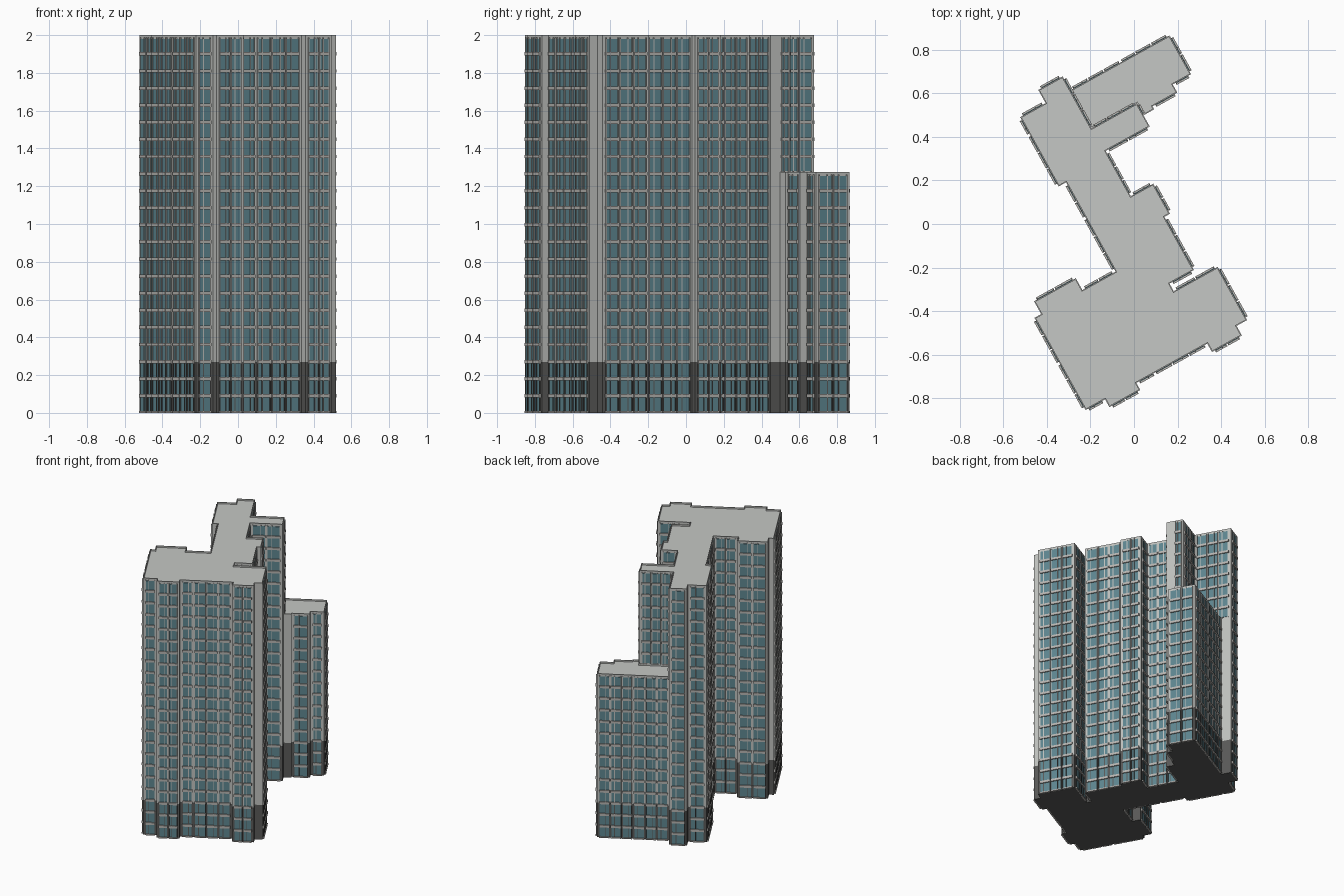
import bpy, bmesh, math
from mathutils import Vector, Matrix

if "Cube" in bpy.data.objects:
    bpy.data.objects.remove(bpy.data.objects["Cube"])

ROT = Matrix.Rotation(math.radians(29), 3, 'Z')
FLOOR, BASE = 0.0905, 0.27


def material(name, rgb):
    m = bpy.data.materials.new(name)
    m.diffuse_color = (*rgb, 1)
    m.use_nodes = True
    m.node_tree.nodes["Principled BSDF"].inputs["Base Color"].default_value = m.diffuse_color
    return m


WALL = material("light_concrete", (0.52, 0.53, 0.51))
ROOF = material("roof_grey", (0.56, 0.575, 0.555))
DARK = material("dark_base_stone", (0.10, 0.10, 0.097))
GLASS = material("teal_glass", (0.11, 0.235, 0.275))
TRIM = material("ledge_concrete", (0.47, 0.46, 0.44))

# Footprints, clockwise, in the turned building frame
TOWER = [(.042, .751), (.042, .478), (.28, .478), (.28, .356), (.049, .356),
         (.049, .119), (.167, .119), (.167, -.039), (.138, -.039), (.138, -.318),
         (.01, -.318), (.01, -.358), (.24, -.358), (.24, -.637), (.185, -.637),
         (.185, -.687), (.028, -.687), (.028, -.643), (-.344, -.643), (-.344, -.68),
         (-.506, -.68), (-.506, -.639), (-.608, -.639), (-.608, -.155), (-.573, -.155),
         (-.573, -.088), (-.354, -.088), (-.354, -.15), (-.18, -.15), (-.18, .318),
         (-.219, .318), (-.219, .682), (-.086, .682), (-.086, .751)]
WING = [(.042, .678), (.562, .678), (.562, .474), (.466, .474), (.466, .431),
        (.336, .431), (.336, .415), (.28, .415), (.28, .478), (.042, .478)]


def finish(bm, name, mats):
    bmesh.ops.recalc_face_normals(bm, faces=bm.faces)
    me = bpy.data.meshes.new(name)
    bm.to_mesh(me)
    bm.free()
    for m in mats:
        me.materials.append(m)
    ob = bpy.data.objects.new(name, me)
    bpy.context.collection.objects.link(ob)
    return ob


def shell(name, outline, height):
    """Solid block with a dark base storey and a sunken roof behind a parapet."""
    bm = bmesh.new()
    rings = [[bm.verts.new(ROT @ Vector((p, q, z))) for p, q in outline]
             for z in (0, BASE, height)]
    n = len(outline)
    for level in (0, 1):
        lo, hi = rings[level], rings[level + 1]
        for i in range(n):
            j = (i + 1) % n
            f = bm.faces.new((lo[i], lo[j], hi[j], hi[i]))
            f.material_index = 1 - level
    bm.faces.new(rings[0]).material_index = 1
    top = bm.faces.new(rings[2])
    bmesh.ops.recalc_face_normals(bm, faces=bm.faces)
    bmesh.ops.inset_region(bm, faces=[top], thickness=0.008)
    roof = bmesh.ops.extrude_face_region(bm, geom=[top])["geom"]
    if top.is_valid:
        bm.faces.remove(top)
    for g in roof:
        if isinstance(g, bmesh.types.BMVert):
            g.co.z -= 0.012
        elif isinstance(g, bmesh.types.BMFace):
            g.material_index = 2
    return finish(bm, name, [WALL, DARK, ROOF])


def wall_box(bm, o, d, n, s0, s1, z0, z1, depth):
    """Box lying on a wall: s along it, z up, depth outward."""
    up = Vector((0, 0, 1))
    v = [bm.verts.new(o + d * s + up * z + n * t)
         for t in (-0.002, depth) for z in (z0, z1) for s in (s0, s1)]
    for f in ((0, 1, 3, 2), (4, 6, 7, 5), (0, 4, 5, 1),
              (2, 3, 7, 6), (0, 2, 6, 4), (1, 5, 7, 3)):
        bm.faces.new([v[i] for i in f])


def facade(prefix, outline, height, blank=(), start={}, span={}):
    """Glass strips, mullions and floor ledges on every wall long enough."""
    glass, bars, dark_bars, ledges = (bmesh.new() for _ in range(4))
    for i, a in enumerate(outline):
        b = outline[(i + 1) % len(outline)]
        o = ROT @ Vector((*a, 0))
        d = ROT @ Vector((*b, 0)) - o
        length = d.length
        if length < 0.075 or i in blank:
            continue
        d.normalize()
        n = Vector((-d.y, d.x, 0))
        zb = start.get(i, 0.0)
        s_lo, s_hi = span.get(i, (0.012, length - 0.012))
        count = max(1, round((s_hi - s_lo) / 0.083))
        pitch = (s_hi - s_lo) / count
        for k in range(count):
            # every third gap between bays is a wider pier
            s0 = s_lo + k * pitch + (0.014 if k % 3 == 0 and k else 0.006)
            s1 = s_lo + (k + 1) * pitch - 0.006
            wall_box(glass, o, d, n, s0, s1, zb + 0.006, height - 0.02, 0.003)
            mid = s0 + (s1 - s0) * (0.36 if k % 2 else 0.64)
            for m in (s0, mid, s1):
                w = 0.0025
                if zb < BASE:
                    wall_box(dark_bars, o, d, n, m - w, m + w, zb, BASE, 0.007)
                wall_box(bars, o, d, n, m - w, m + w, max(zb, BASE), height - 0.012, 0.007)
            for fl in range(int(height / FLOOR) + 1):
                z = fl * FLOOR
                if z < zb or z + 0.02 > height:
                    continue
                wall_box(ledges, o, d, n, s0 - 0.003, s1 + 0.003,
                         max(z - 0.009, 0), z + 0.009, 0.011)
    finish(glass, prefix + "_window_glass", [GLASS])
    finish(bars, prefix + "_mullions", [WALL])
    finish(dark_bars, prefix + "_base_mullions", [DARK])
    finish(ledges, prefix + "_floor_ledges", [TRIM])


# Tall tower; the walls above the low wing start their windows at its roof
shell("tower_block", TOWER, 2.0)
facade("tower", TOWER, 2.0, blank=(10,), start={0: 1.275, 1: 1.275, 2: 1.275},
       span={2: (0.008, 0.06)})

# Low rear wing
shell("wing_block", WING, 1.275)
facade("wing", WING, 1.275, blank=(7, 8, 9))
